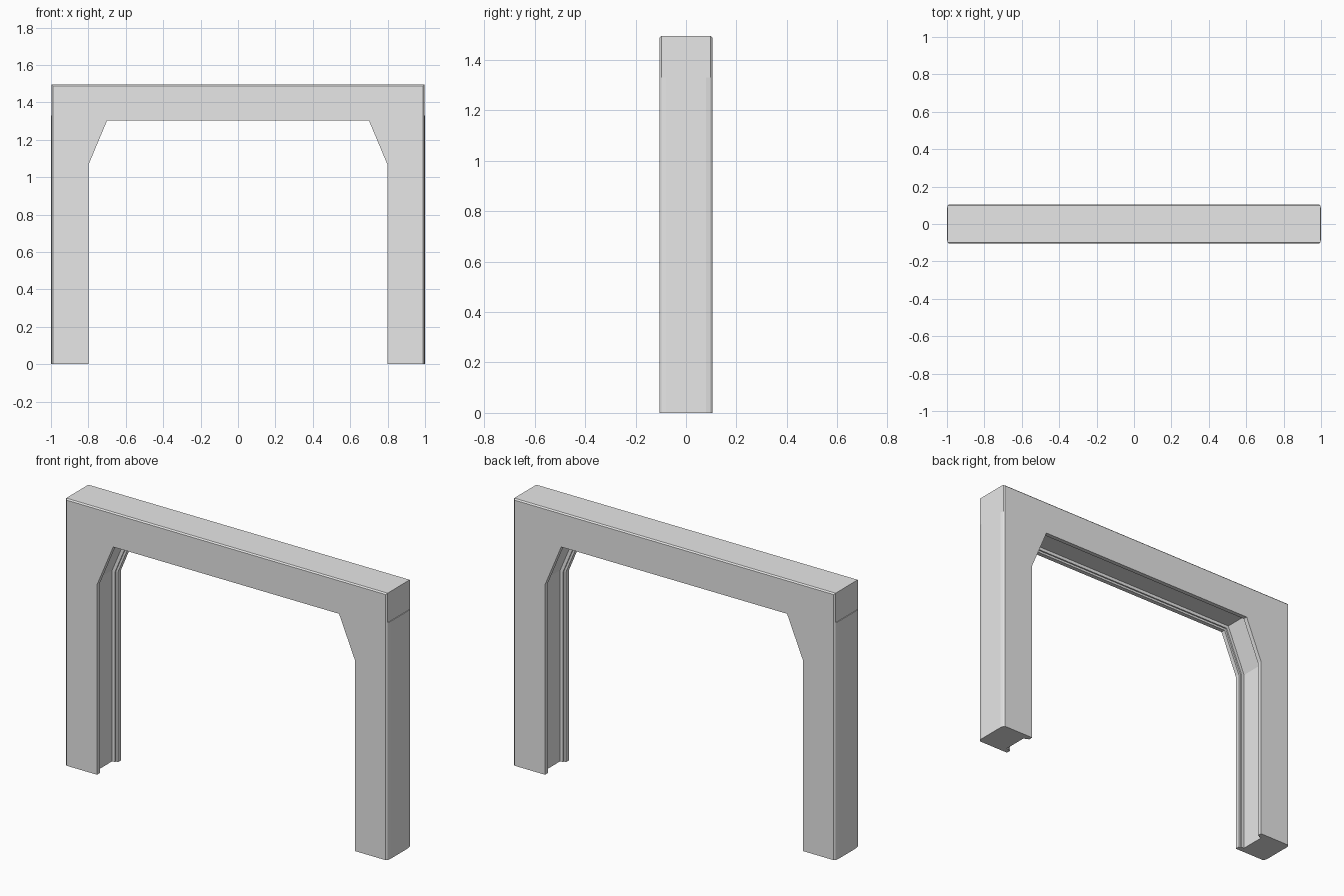
import bpy, bmesh

cube = bpy.data.objects.get("Cube")
if cube:
    bpy.data.objects.remove(cube)

# Single grey finish
grey = bpy.data.materials.new("light_grey")
grey.use_nodes = True
colour = (0.8, 0.8, 0.8, 1)
grey.diffuse_color = colour
grey.node_tree.nodes["Principled BSDF"].inputs["Base Color"].default_value = colour

HALF_WIDTH, HEIGHT, HALF_DEPTH = 0.996, 1.495, 0.105


def loft(name, rings):
    """Join equal-length point rings into a closed solid."""
    bm = bmesh.new()
    loops = [[bm.verts.new(p) for p in ring] for ring in rings]
    count = len(loops[0])
    for a, b in zip(loops, loops[1:]):
        for i in range(count):
            j = (i + 1) % count
            bm.faces.new((a[i], a[j], b[j], b[i]))
    bm.faces.new(loops[0])
    bm.faces.new(loops[-1])
    bmesh.ops.recalc_face_normals(bm, faces=bm.faces)
    mesh = bpy.data.meshes.new(name)
    bm.to_mesh(mesh)
    bm.free()
    mesh.materials.append(grey)
    obj = bpy.data.objects.new(name, mesh)
    bpy.context.collection.objects.link(obj)
    return obj


def arch(y, inset, groove):
    """Arch outline at depth y, outer edge pulled in, opening pushed out."""
    half = [
        (HALF_WIDTH - inset, HEIGHT - inset),
        (HALF_WIDTH - inset, 0),
        (0.8 + groove, 0),
        (0.8 + groove, 1.065 + 0.2 * groove),
        (0.7 + 0.67 * groove, 1.303 + groove),
    ]
    outline = half + [(-x, z) for x, z in reversed(half)]
    return [(x, y, z) for x, z in outline]


# Frame: chamfered outer edges and a stepped channel round the opening
section = [
    (HALF_DEPTH, 0.007, 0),
    (0.098, 0, 0),
    (0.08, 0, 0),
    (0.08, 0, 0.012),
    (0.072, 0, 0.012),
    (0.072, 0, 0.03),
]
rings = [arch(-y, i, g) for y, i, g in section]
rings += [arch(y, i, g) for y, i, g in reversed(section)]
loft("arch_frame", rings)

# Slightly proud outer panels on the posts, ending in a ledge near the top
for side, label in ((1, "left"), (-1, "right")):
    profile = [(0.99, -0.098), (0.996, -0.098), (1.0, -0.08),
               (1.0, 0.08), (0.996, 0.098), (0.99, 0.098)]
    loft(label + "_post_panel",
         [[(side * x, y, z) for x, y in profile] for z in (0, 1.33)])
